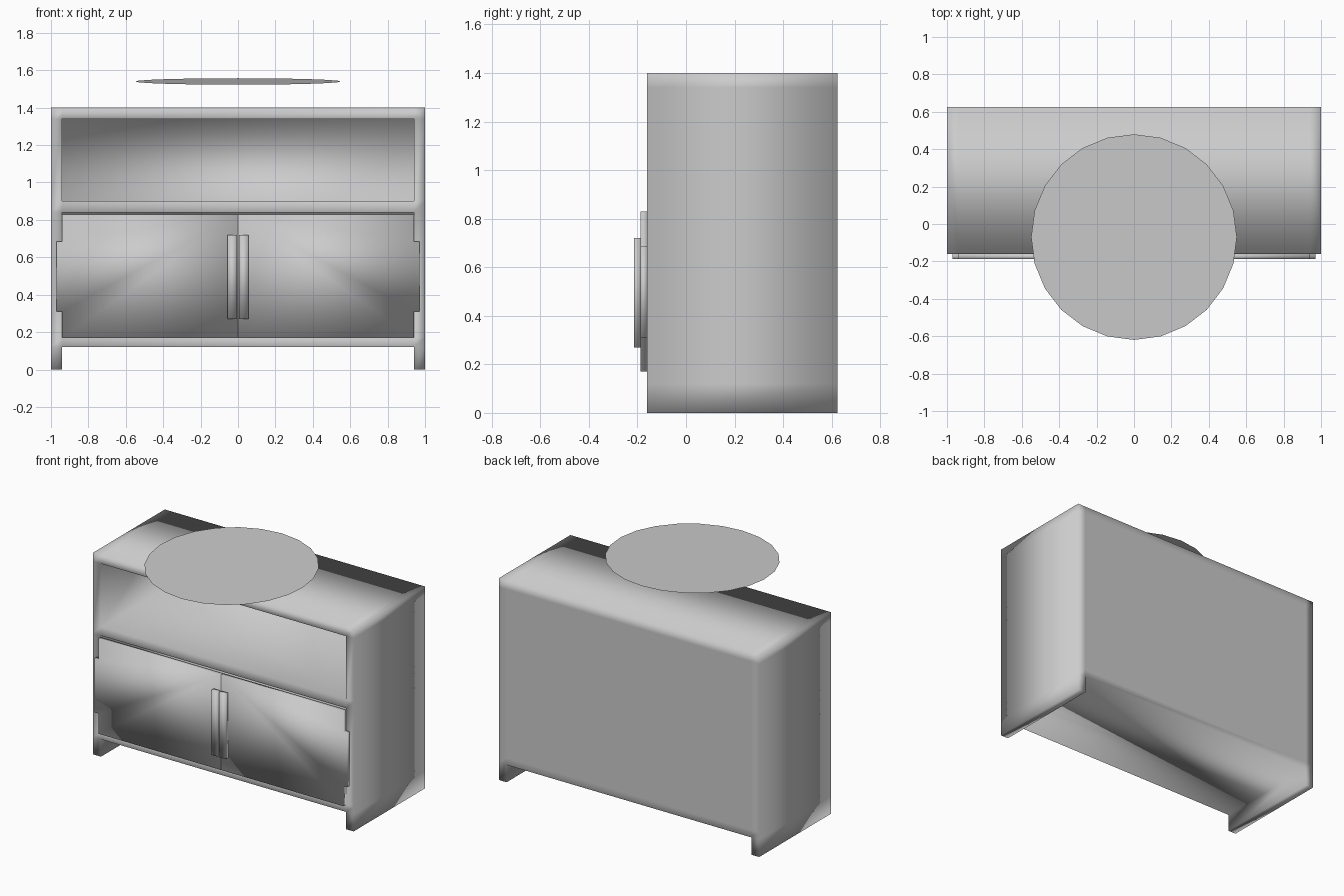
import bpy, bmesh, math
from mathutils import Matrix

if "Cube" in bpy.data.objects:
    bpy.data.objects.remove(bpy.data.objects["Cube"])


def finish(bm, name, smooth=True):
    me = bpy.data.meshes.new(name)
    bm.to_mesh(me)
    bm.free()
    for p in me.polygons:
        p.use_smooth = smooth
    ob = bpy.data.objects.new(name, me)
    bpy.context.collection.objects.link(ob)
    return ob


# Cabinet body: grid of cells in x/z, two recessed compartments, legs at the sides
XS = [-1, -0.94, 0.94, 1]
YS = [-0.16, 0.575, 0.625]          # front, compartment back, rear
ZS = [0, 0.12, 0.17, 0.84, 0.90, 1.34, 1.40]


def cell(i, k):
    """0 = empty, 1 = open compartment, 2 = full depth."""
    if not (0 <= i < 3 and 0 <= k < 6) or (i == 1 and k == 0):
        return 0
    return 1 if i == 1 and k in (2, 4) else 2


bm = bmesh.new()
cache = {}


def vert(i, j, k):
    if (i, j, k) not in cache:
        cache[i, j, k] = bm.verts.new((XS[i], YS[j], ZS[k]))
    return cache[i, j, k]


for i in range(3):
    for k in range(6):
        c = cell(i, k)
        if not c:
            continue
        ring = [(i, k), (i + 1, k), (i + 1, k + 1), (i, k + 1)]
        front = 1 if c == 1 else 0
        bm.faces.new([vert(a, front, b) for a, b in ring])
        bm.faces.new([vert(a, 2, b) for a, b in reversed(ring)])
        sides = [(0, -1), (1, 0), (0, 1), (-1, 0)]
        for n, (di, dk) in enumerate(sides):
            nb = cell(i + di, k + dk)
            if nb >= c:
                continue
            (a, b), (p, q) = ring[n], ring[(n + 1) % 4]
            back = 1 if nb == 1 else 2
            bm.faces.new([vert(a, 0, b), vert(a, back, b),
                          vert(p, back, q), vert(p, 0, q)])
bmesh.ops.recalc_face_normals(bm, faces=bm.faces)
finish(bm, "cabinet_body")

# Doors with a wider hinge tab at the outer edge, and bar handles
DOOR = [(0.001, 0.17), (0.94, 0.17), (0.94, 0.31), (0.97, 0.31),
        (0.97, 0.685), (0.94, 0.685), (0.94, 0.83), (0.001, 0.83)]
HANDLE = [(0.005, 0.27), (0.055, 0.27), (0.055, 0.72), (0.005, 0.72)]


def slab(name, outline, side, y0, y1):
    bm = bmesh.new()
    lo = [bm.verts.new((side * x, y0, z)) for x, z in outline]
    hi = [bm.verts.new((side * x, y1, z)) for x, z in outline]
    bm.faces.new(lo)
    bm.faces.new(hi[::-1])
    for n in range(len(lo)):
        m = (n + 1) % len(lo)
        bm.faces.new((lo[n], hi[n], hi[m], lo[m]))
    bmesh.ops.recalc_face_normals(bm, faces=bm.faces)
    return finish(bm, name)


for side, label in ((-1, "left"), (1, "right")):
    slab(label + "_door", DOOR, side, -0.188, -0.16)
    slab(label + "_handle", HANDLE, side, -0.215, -0.188)

# Thin round disc above the cabinet, tilted slightly toward the front
bm = bmesh.new()
bmesh.ops.create_circle(bm, cap_ends=True, segments=24, radius=0.55)
bm.transform(Matrix.Translation((0, -0.07, 1.54)) @ Matrix.Rotation(math.radians(1.8), 4, 'X'))
finish(bm, "round_disc", smooth=False)
